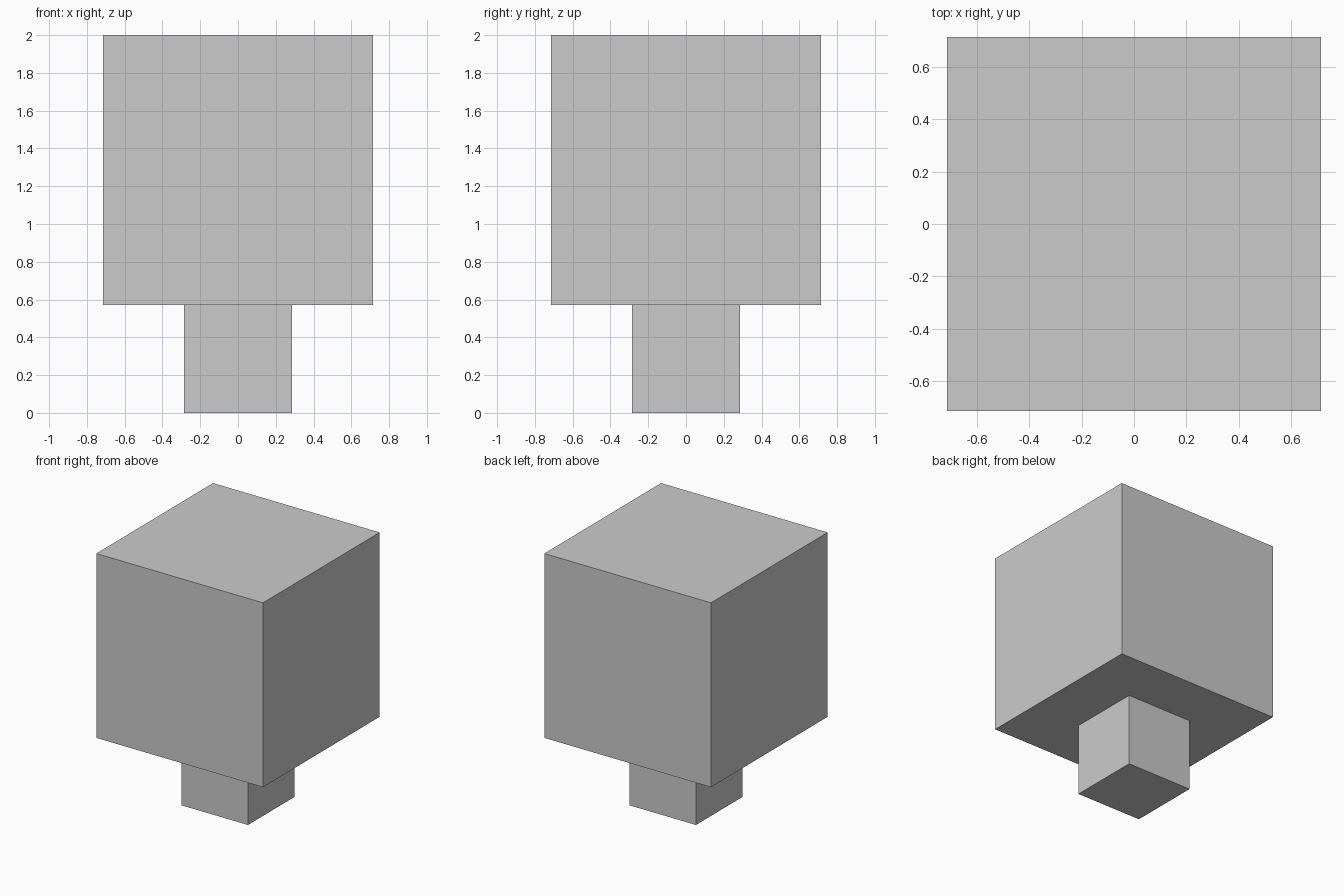
import bpy

if "Cube" in bpy.data.objects:
    bpy.data.objects.remove(bpy.data.objects["Cube"])

BASE = 4 / 7    # edge of the small lower cube
BLOCK = 10 / 7  # edge of the large upper cube


def cube(name, size, bottom):
    bpy.ops.mesh.primitive_cube_add(size=size, location=(0, 0, bottom + size / 2))
    bpy.context.object.name = name


# Small foot with the large block resting on it
cube("foot", BASE, 0)
cube("upper_block", BLOCK, BASE)
